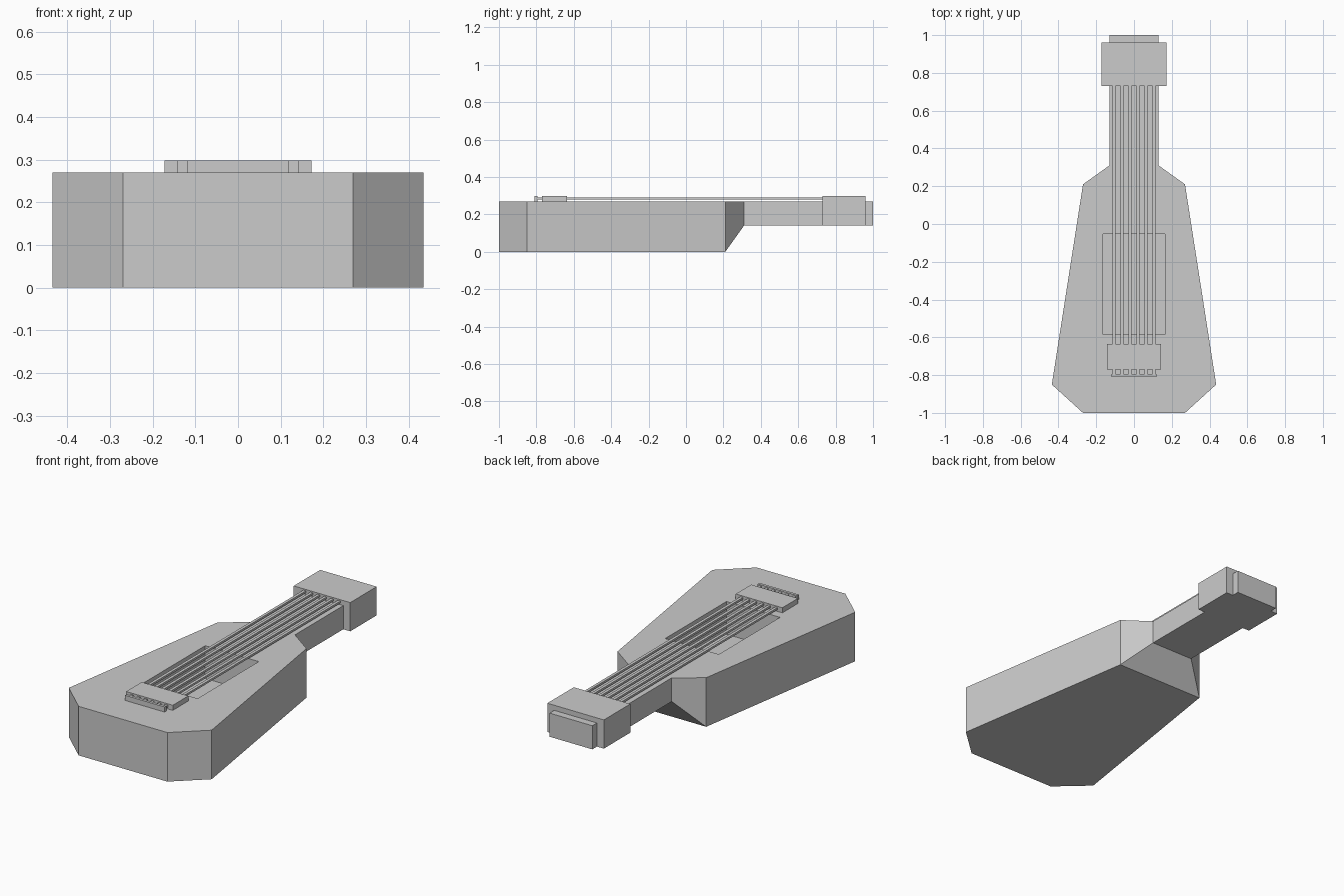
import bpy, bmesh

if "Cube" in bpy.data.objects:
    bpy.data.objects.remove(bpy.data.objects["Cube"])


def mesh_object(name, bm):
    bmesh.ops.recalc_face_normals(bm, faces=bm.faces)
    mesh = bpy.data.meshes.new(name)
    bm.to_mesh(mesh)
    bm.free()
    obj = bpy.data.objects.new(name, mesh)
    bpy.context.collection.objects.link(obj)
    return obj


def box(name, x0, x1, y0, y1, z0, z1):
    bm = bmesh.new()
    bmesh.ops.create_cube(bm, size=1)
    for v in bm.verts:
        v.co.x = x1 if v.co.x > 0 else x0
        v.co.y = y1 if v.co.y > 0 else y0
        v.co.z = z1 if v.co.z > 0 else z0
    return mesh_object(name, bm)


TOP = 0.27
NECK_Z = 0.14
NECK_X = 0.13

# Body and neck: one outline, with the underside stepping up at the heel
half = [(0.27, -1, 0), (0.435, -0.85, 0), (0.27, 0.21, 0),
        (NECK_X, 0.31, NECK_Z), (NECK_X, 1, NECK_Z)]
outline = half + [(-x, y, z) for x, y, z in reversed(half)]
n = len(outline)
bm = bmesh.new()
low = [bm.verts.new(p) for p in outline]
high = [bm.verts.new((x, y, TOP)) for x, y, z in outline]
bm.faces.new(high)
for i in range(n):
    j = (i + 1) % n
    bm.faces.new((low[i], low[j], high[j], high[i]))
for ids in ((0, 1, 2, 7, 8, 9), (2, 3, 6, 7), (3, 4, 5, 6)):
    bm.faces.new([low[i] for i in ids])
body = mesh_object("body_and_neck", bm)

# Rectangular sound hole
cutter = box("sound_hole_cutter", -0.163, 0.163, -0.585, -0.052, 0.09, 0.4)
cutter.hide_render = True
cutter.hide_viewport = True
cutter.display_type = 'WIRE'
cut = body.modifiers.new("sound_hole", 'BOOLEAN')
cut.operation = 'DIFFERENCE'
cut.solver = 'EXACT'
cut.object = cutter

# Head, bridge and string anchor
box("head", -0.172, 0.172, 0.73, 0.96, NECK_Z, 0.298)
box("bridge", -0.142, 0.142, -0.77, -0.635, TOP, 0.298)
box("string_anchor", -0.12, 0.12, -0.81, -0.795, TOP, 0.298)

# Six strings
for i in range(6):
    x = (i - 2.5) * 0.042
    box(f"string_{i + 1}", x - 0.008, x + 0.008, -0.80, 0.74, 0.28, 0.291)
